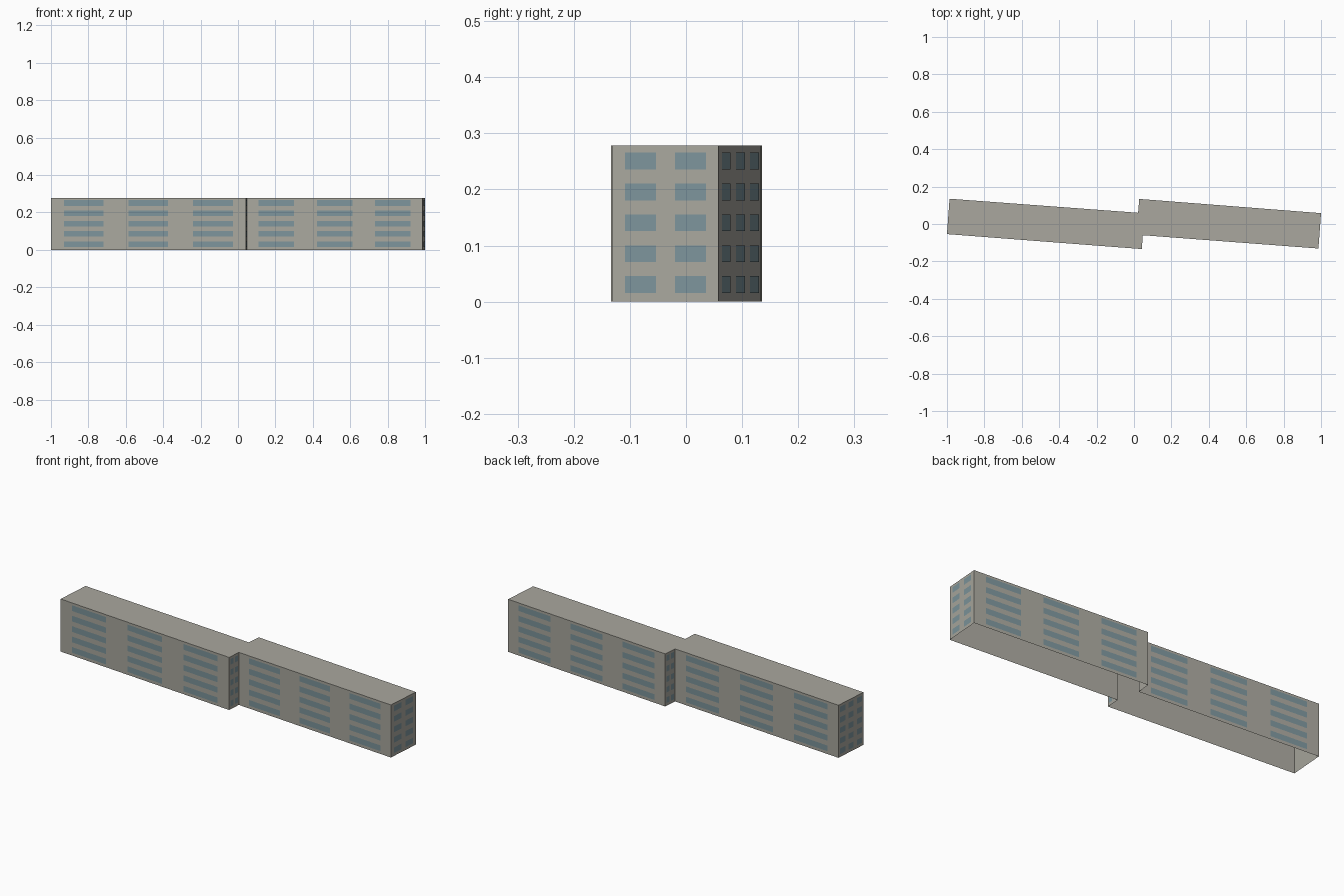
import bpy
import bmesh
from mathutils import Vector

if "Cube" in bpy.data.objects:
    bpy.data.objects.remove(bpy.data.objects["Cube"])

HEIGHT = 0.278

# Outline of the two staggered wings, counter-clockwise, with window columns per wall
OUTLINE = [
    (-1.0, -0.054), (0.042, -0.134), (0.047, -0.060), (0.986, -0.131),
    (1.0, 0.058), (0.028, 0.134), (0.022, 0.060), (-0.986, 0.135),
]
COLUMNS = [3, 2, 3, 2, 3, 2, 3, 3]
# columns: (end margin, window width) as fractions of the wall length
LAYOUT = {3: (0.067, 0.203), 2: (0.12, 0.292)}


def material(name, rgb):
    mat = bpy.data.materials.new(name)
    mat.diffuse_color = (*rgb, 1.0)
    mat.use_nodes = True
    mat.node_tree.nodes["Principled BSDF"].inputs["Base Color"].default_value = mat.diffuse_color
    return mat


def add_object(name, bm, mat):
    mesh = bpy.data.meshes.new(name)
    bm.to_mesh(mesh)
    bm.free()
    mesh.materials.append(mat)
    obj = bpy.data.objects.new(name, mesh)
    bpy.context.collection.objects.link(obj)


wall_paint = material("warm_grey_wall", (0.40, 0.39, 0.345))
glass = material("blue_grey_glass", (0.205, 0.30, 0.33))

# Building shell: outer walls and flat roof, open underneath
bm = bmesh.new()
low = [bm.verts.new((x, y, 0)) for x, y in OUTLINE]
high = [bm.verts.new((x, y, HEIGHT)) for x, y in OUTLINE]
for i in range(len(low)):
    j = (i + 1) % len(low)
    bm.faces.new((low[i], low[j], high[j], high[i]))
bm.faces.new(high)
add_object("building_shell", bm, wall_paint)

# Window panes: five floors of flat panes just proud of each wall
bm = bmesh.new()
for i, count in enumerate(COLUMNS):
    a = Vector((*OUTLINE[i], 0))
    b = Vector((*OUTLINE[(i + 1) % len(OUTLINE)], 0))
    along = b - a
    out = Vector((along.y, -along.x, 0)).normalized() * 0.001
    margin, width = LAYOUT[count]
    pitch = (1 - 2 * margin - width) / (count - 1)
    for col in range(count):
        left = a + along * (margin + col * pitch) + out
        right = left + along * width
        for floor in range(5):
            z0 = Vector((0, 0, 0.0155 + floor * 0.0551))
            z1 = z0 + Vector((0, 0, 0.030))
            bm.faces.new([bm.verts.new(p) for p in
                          (left + z0, right + z0, right + z1, left + z1)])
add_object("window_panes", bm, glass)
